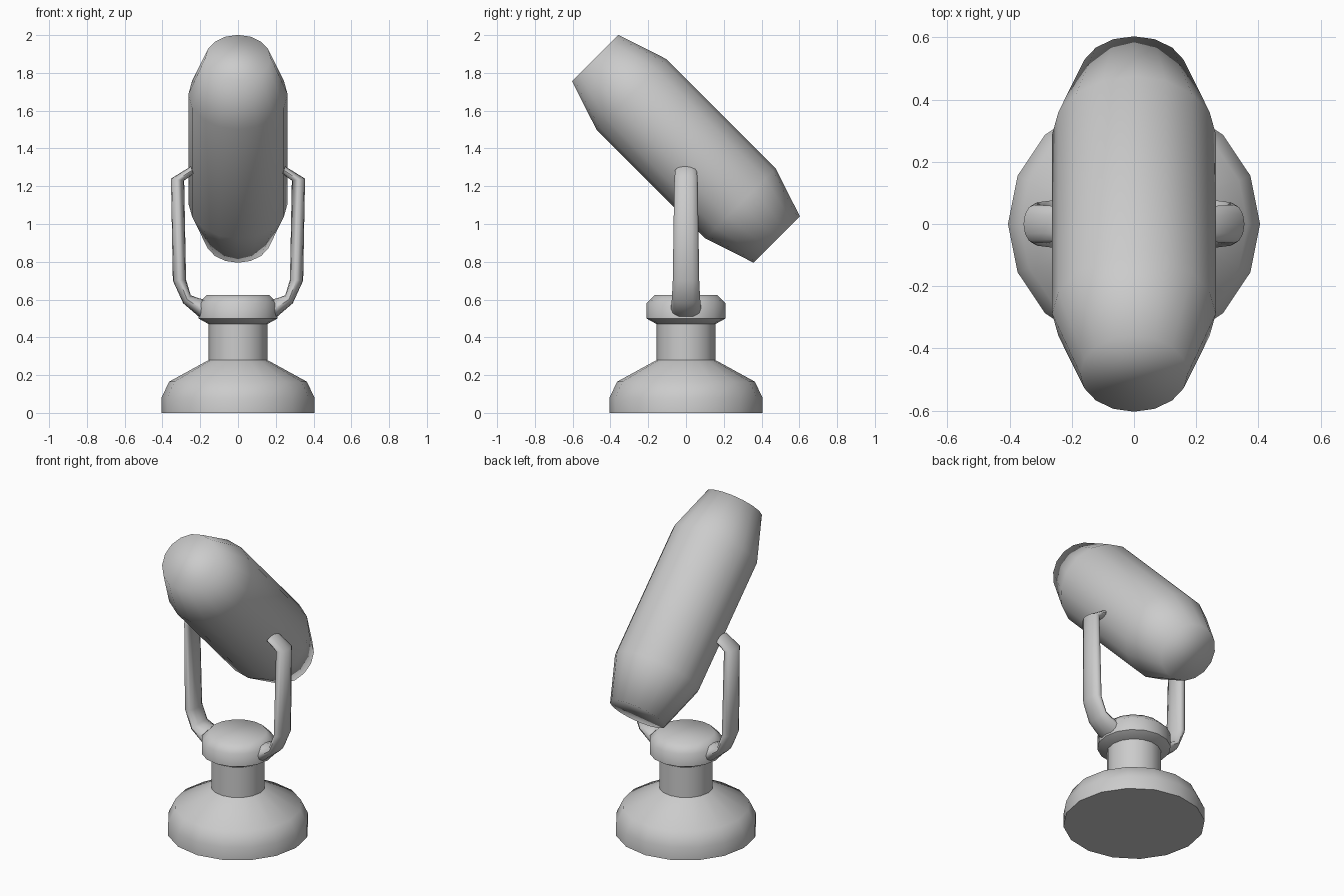
import bpy, bmesh, math
from mathutils import Vector

if "Cube" in bpy.data.objects:
    bpy.data.objects.remove(bpy.data.objects["Cube"])


def loft(name, rings, angle=None):
    """Skin a list of equal-length point rings, cap both ends and shade smooth."""
    bm = bmesh.new()
    loops = [[bm.verts.new(p) for p in ring] for ring in rings]
    n = len(loops[0])
    for a, b in zip(loops, loops[1:]):
        for i in range(n):
            j = (i + 1) % n
            bm.faces.new((a[i], a[j], b[j], b[i]))
    bm.faces.new(loops[0][::-1])
    bm.faces.new(loops[-1])
    bmesh.ops.recalc_face_normals(bm, faces=bm.faces)
    mesh = bpy.data.meshes.new(name)
    bm.to_mesh(mesh)
    bm.free()
    ob = bpy.data.objects.new(name, mesh)
    bpy.context.collection.objects.link(ob)
    bpy.ops.object.select_all(action='DESELECT')
    ob.select_set(True)
    bpy.context.view_layer.objects.active = ob
    if angle is None:
        bpy.ops.object.shade_smooth()
    else:
        bpy.ops.object.shade_smooth_by_angle(angle=math.radians(angle))
    return ob


def ring(centre, u, v, n):
    """Ellipse of n points spanned by the half-axes u and v."""
    return [centre + u * math.cos(2 * math.pi * i / n) + v * math.sin(2 * math.pi * i / n)
            for i in range(n)]


def lathe(name, profile, n=16, angle=None):
    """Turned part about z from (radius, height) pairs."""
    return loft(name, [ring(Vector((0, 0, z)), Vector((r, 0, 0)), Vector((0, r, 0)), n)
                       for r, z in profile], angle)


# Foot with sloping shoulder and post
lathe("base", [(0.405, 0), (0.405, 0.08), (0.365, 0.165), (0.155, 0.28), (0.155, 0.48)], angle=50)

# Collar on top of the post
lathe("collar", [(0.155, 0.47), (0.21, 0.50), (0.21, 0.58), (0.165, 0.625)], angle=50)

# Lamp head, tapered at both ends and tilted 45 degrees towards the front
head = lathe("lamp_head", [(0.173, -0.68), (0.263, -0.408), (0.263, 0.408), (0.173, 0.68)])
head.location = (0, 0, 1.398)
head.rotation_euler = (math.radians(45), 0, 0)

# Yoke arms: inner point, outer point (x, z) and half width in y
stations = [((0.17, 0.60), (0.175, 0.50), 0.08),
            ((0.20, 0.605), (0.20, 0.503), 0.08),
            ((0.25, 0.622), (0.29, 0.58), 0.075),
            ((0.275, 0.705), (0.345, 0.70), 0.07),
            ((0.285, 1.23), (0.355, 1.24), 0.062),
            ((0.235, 1.265), (0.25, 1.305), 0.057)]
for side, label in ((1, "right"), (-1, "left")):
    rings = []
    for inner, outer, w in stations:
        a = Vector((side * inner[0], 0, inner[1]))
        b = Vector((side * outer[0], 0, outer[1]))
        rings.append(ring((a + b) / 2, (b - a) / 2, Vector((0, w, 0)), 12))
    loft("yoke_arm_" + label, rings, 60)
